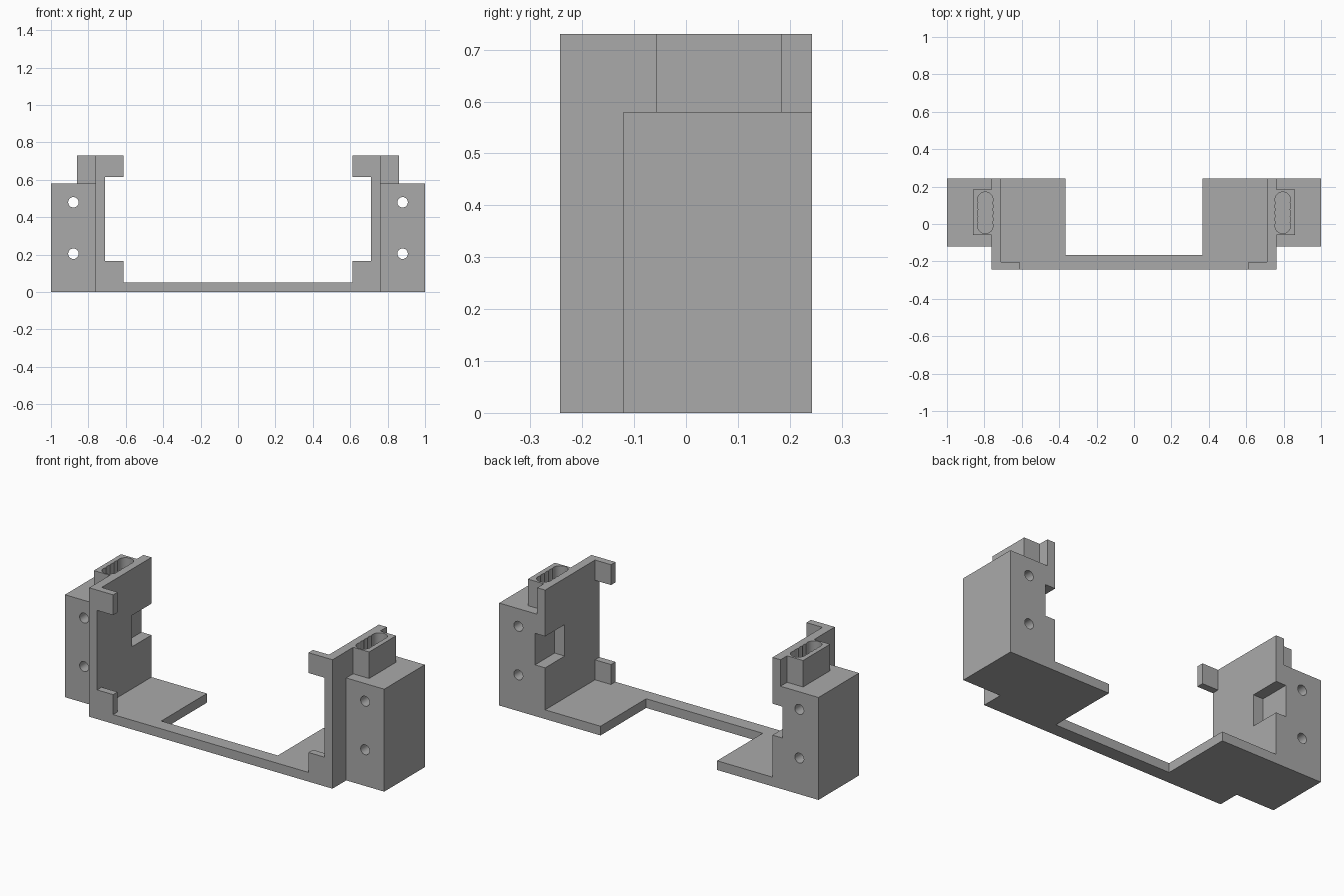
import bpy, bmesh
from math import asin, cos, sin, pi, radians

cube = bpy.data.objects.get("Cube")
if cube:
    bpy.data.objects.remove(cube, do_unlink=True)

grey = bpy.data.materials.new("mid_grey")
colour = (0.4, 0.4, 0.4, 1)
grey.use_nodes = True
grey.diffuse_color = colour
grey.node_tree.nodes["Principled BSDF"].inputs["Base Color"].default_value = colour


def prism(name, outline, low, high, axis="z"):
    """Extrude a closed outline along z (points are x, y) or y (points are x, z)."""
    place = (lambda a, b, t: (a, b, t)) if axis == "z" else (lambda a, b, t: (a, t, b))
    bm = bmesh.new()
    face = bm.faces.new([bm.verts.new(place(a, b, low)) for a, b in outline])
    top = bmesh.ops.extrude_face_region(bm, geom=[face])["geom"]
    for v in top:
        if isinstance(v, bmesh.types.BMVert):
            v.co["xyz".index(axis)] = high
    bmesh.ops.recalc_face_normals(bm, faces=bm.faces)
    mesh = bpy.data.meshes.new(name)
    bm.to_mesh(mesh)
    bm.free()
    mesh.materials.append(grey)
    obj = bpy.data.objects.new(name, mesh)
    bpy.context.collection.objects.link(obj)
    return obj


def box(name, x, y, z):
    return prism(name, [(x[0], y[0]), (x[1], y[0]), (x[1], y[1]), (x[0], y[1])], *z)


def circle(cx, cz, r, n=32):
    return [(cx + r * cos(2 * pi * i / n), cz + r * sin(2 * pi * i / n)) for i in range(n)]


def scalloped_slot(cx, cy, r, step, count, n=10):
    """Outline of a row of overlapping circles along y."""
    half = asin(step / 2 / r)
    side = []
    for i in range(count):
        start = -pi / 2 if i == 0 else -half
        end = pi / 2 if i == count - 1 else half
        y = cy + (i - (count - 1) / 2) * step
        for k in range(n):
            a = start + (end - start) * k / n
            side.append((r * cos(a), y + r * sin(a)))
    # the second side is the first turned half way round
    return [(cx + x, y) for x, y in side] + [(cx - x, 2 * cy - y) for x, y in side]


def cut(obj, cutters):
    for cutter in cutters:
        mod = obj.modifiers.new("cut", "BOOLEAN")
        mod.operation, mod.solver, mod.object = "DIFFERENCE", "EXACT", cutter
    mesh = bpy.data.meshes.new_from_object(
        obj.evaluated_get(bpy.context.evaluated_depsgraph_get()))
    obj.modifiers.clear()
    obj.data = mesh
    mesh.shade_smooth()
    mesh.set_sharp_from_angle(angle=radians(25))


FRONT, BACK = -0.243, 0.243
INNER, OUTER, TOP = 0.712, 0.762, 0.73

# Base plate: two feet joined by a thin front rail
foot = [(INNER, FRONT), (INNER, BACK), (0.365, BACK), (0.365, -0.165)]
prism("base_plate", foot + [(-x, y) for x, y in reversed(foot)], 0, 0.052)

for side, s in (("left", 1), ("right", -1)):
    def span(a, b):
        return sorted((s * a, s * b))

    # Upright wall with two retaining tabs at the front
    wall = box(side + "_wall", span(INNER, OUTER), (FRONT, BACK), (0, TOP))
    box(side + "_lower_tab", span(0.612, INNER), (FRONT, -0.203), (0.052, 0.165))
    box(side + "_upper_tab", span(0.612, INNER), (FRONT, -0.203), (0.615, TOP))

    # Mounting ear and the slotted block on top of it
    ear = box(side + "_mounting_ear", span(OUTER, 1), (-0.12, BACK), (0, 0.58))
    block = box(side + "_slot_block", span(OUTER, 0.862), (-0.058, 0.184), (0.58, TOP))

    # Cutters: screw holes, rear pocket and scalloped slot
    holes = [prism("hole_cutter", circle(s * 0.88, z, 0.028), -0.3, 0.3, "y")
             for z in (0.205, 0.48)]
    pocket = box("pocket_cutter", span(0.6, 0.775), (0.068, 0.3), (0.29, 0.468))
    slot = prism("slot_cutter", scalloped_slot(s * 0.795, 0.06, 0.041, 0.035, 5), 0.56, 0.8)
    cut(wall, [pocket, slot])
    cut(ear, holes + [pocket, slot])
    cut(block, [slot])
    for cutter in holes + [pocket, slot]:
        bpy.data.objects.remove(cutter, do_unlink=True)
